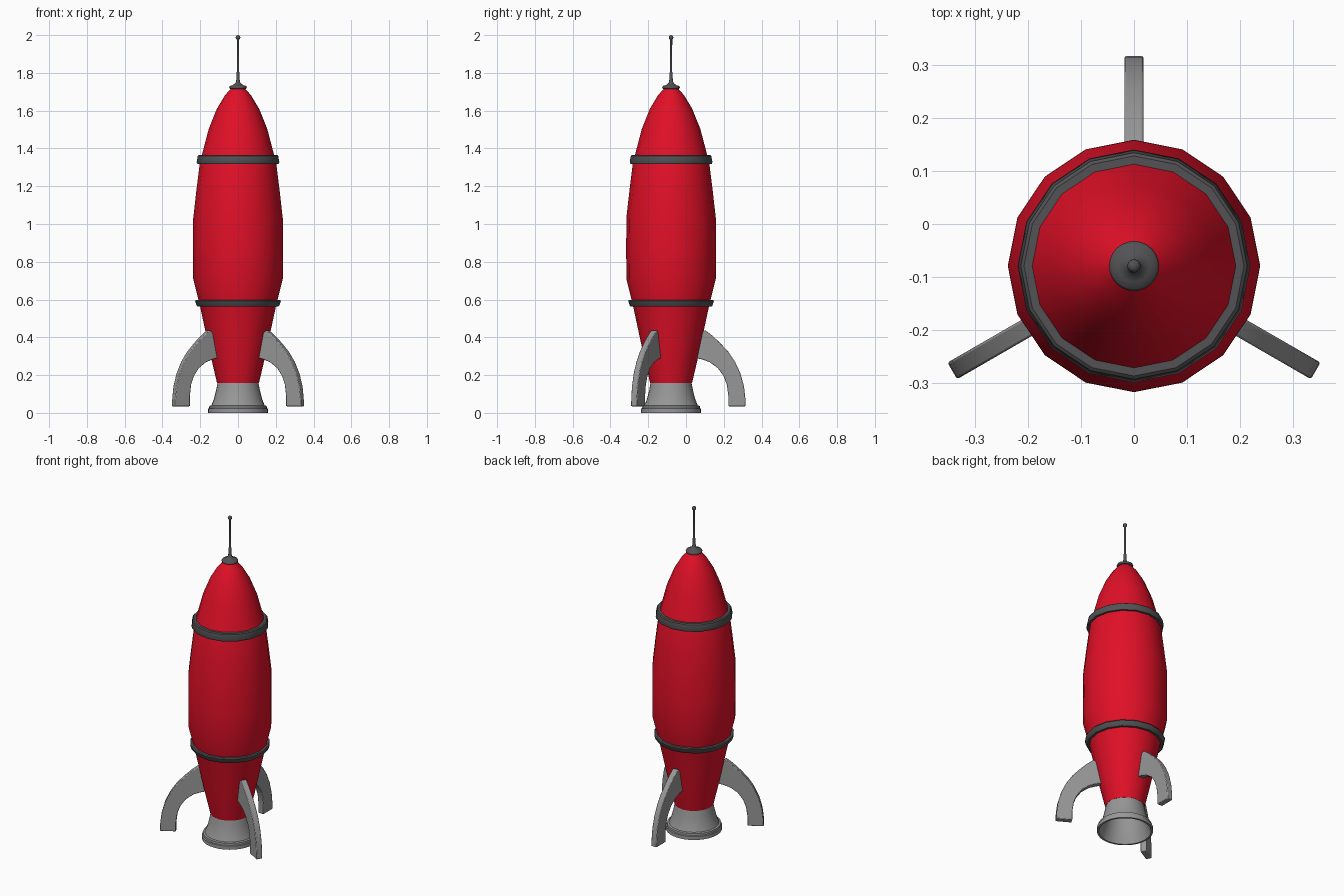
import bpy, bmesh, math
from mathutils import Vector

if "Cube" in bpy.data.objects:
    bpy.data.objects.remove(bpy.data.objects["Cube"])

AXIS_Y = -0.079  # rocket axis is offset so the three fins are centred overall


def material(name, rgb):
    m = bpy.data.materials.new(name)
    m.diffuse_color = (*rgb, 1)
    m.use_nodes = True
    m.node_tree.nodes["Principled BSDF"].inputs["Base Color"].default_value = m.diffuse_color
    return m


RED = material("red", (0.75, 0.005, 0.02))
DARK = material("dark grey", (0.085, 0.085, 0.09))
LIGHT = material("light grey", (0.31, 0.31, 0.31))


def finish(name, bm, mat, angle, bevel=0):
    bmesh.ops.recalc_face_normals(bm, faces=bm.faces)
    me = bpy.data.meshes.new(name)
    bm.to_mesh(me)
    bm.free()
    ob = bpy.data.objects.new(name, me)
    bpy.context.collection.objects.link(ob)
    me.materials.append(mat)
    ob.location.y = AXIS_Y
    bpy.ops.object.select_all(action='DESELECT')
    ob.select_set(True)
    bpy.context.view_layer.objects.active = ob
    if bevel:
        mod = ob.modifiers.new("soft edges", 'BEVEL')
        mod.width, mod.segments, mod.limit_method = bevel, 2, 'ANGLE'
        mod.angle_limit = math.radians(40)
    bpy.ops.object.shade_smooth_by_angle(angle=math.radians(angle))
    return ob


def lathe(name, profile, sides, mat, angle=35, closed=False):
    """Revolve (radius, z) points about the vertical axis."""
    bm = bmesh.new()
    rings = []
    for r, z in profile:
        if r == 0:
            rings.append([bm.verts.new((0, 0, z))] * sides)
        else:
            rings.append([bm.verts.new((r * math.cos(a), r * math.sin(a), z))
                          for a in (2 * math.pi * i / sides for i in range(sides))])
    pairs = list(zip(rings, rings[1:]))
    if closed:
        pairs.append((rings[-1], rings[0]))
    for a, b in pairs:
        for i in range(sides):
            j = (i + 1) % sides
            bm.faces.new(list(dict.fromkeys((a[i], a[j], b[j], b[i]))))
    return finish(name, bm, mat, angle)


# Hull with pointed nose
lathe("hull", [(0, 0.158), (0.111, 0.158), (0.142, 0.29), (0.172, 0.43), (0.202, 0.57),
               (0.237, 0.71), (0.2375, 0.87), (0.237, 1.03), (0.22, 1.18), (0.2, 1.34),
               (0.19, 1.37), (0.155, 1.503), (0.112, 1.61), (0.07, 1.68), (0.035, 1.72),
               (0, 1.725)], 16, RED)

# Bands around the hull
lathe("upper_band", [(0.19, 1.318), (0.215, 1.318), (0.219, 1.328), (0.213, 1.36),
                     (0.207, 1.365), (0.18, 1.365)], 16, DARK, closed=True)
lathe("lower_band", [(0.19, 0.563), (0.214, 0.563), (0.219, 0.568), (0.227, 0.592),
                     (0.223, 0.598), (0.2, 0.598)], 16, DARK, closed=True)

# Antenna with flared base and ball tip
ball = [(0.0125 * math.sin(t), 1.9875 - 0.0125 * math.cos(t))
        for t in (math.radians(d) for d in (30, 60, 90, 120, 150))]
lathe("antenna", [(0, 1.705), (0.034, 1.705), (0.036, 1.713), (0.045, 1.717), (0.047, 1.724),
                  (0.043, 1.731), (0.03, 1.734), (0.018, 1.742), (0.012, 1.75), (0.009, 1.765),
                  (0.008, 1.8), (0.006, 1.805)] + ball + [(0, 2.0)], 24, DARK, 50)

# Hollow engine nozzle with rim
lathe("nozzle", [(0, 0.161), (0.108, 0.161), (0.116, 0.12), (0.127, 0.075), (0.141, 0.04),
                 (0.152, 0.037), (0.153, 0.025), (0.158, 0.022), (0.158, 0.0), (0.147, 0.0),
                 (0.136, 0.03), (0.118, 0.08), (0.103, 0.145), (0, 0.145)], 32, LIGHT)

# Three curved fins: (radius, z) outline given thickness
OUTLINE = [(0.13, 0.40), (0.181, 0.438), (0.22, 0.408), (0.26, 0.37), (0.302, 0.325),
           (0.338, 0.272), (0.367, 0.21), (0.386, 0.14), (0.393, 0.08), (0.395, 0.035),
           (0.303, 0.035), (0.303, 0.09), (0.295, 0.15), (0.278, 0.195), (0.248, 0.237),
           (0.205, 0.268), (0.165, 0.283), (0.12, 0.293)]
HALF = 0.018
for k, deg in enumerate((90, 210, 330)):
    a = math.radians(deg)
    out = Vector((math.cos(a), math.sin(a), 0))
    side = Vector((-math.sin(a), math.cos(a), 0))
    bm = bmesh.new()
    loops = [[bm.verts.new(out * r + side * s + Vector((0, 0, z))) for r, z in OUTLINE]
             for s in (-HALF, HALF)]
    n = len(OUTLINE)
    for i in range(n):
        j = (i + 1) % n
        bm.faces.new((loops[0][i], loops[0][j], loops[1][j], loops[1][i]))
    bm.faces.new(loops[0])
    bm.faces.new(loops[1][::-1])
    finish("fin_%d" % (k + 1), bm, LIGHT, 35, bevel=0.004)
